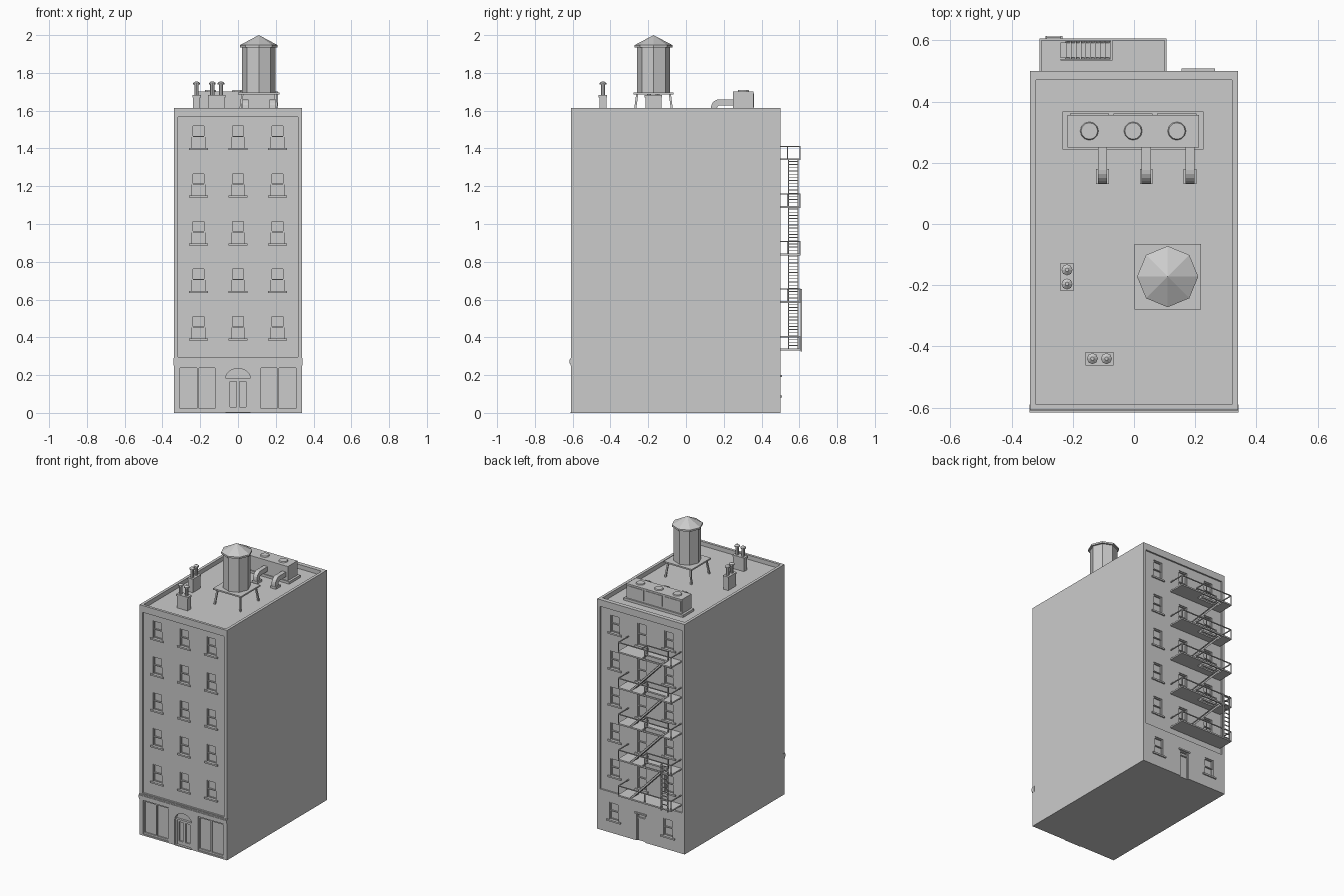
import bpy, bmesh, math
from mathutils import Vector, Matrix

if "Cube" in bpy.data.objects:
    bpy.data.objects.remove(bpy.data.objects["Cube"])

ROOF = 1.585


def box(bm, x0, x1, y0, y1, z0, z1):
    m = Matrix.Translation(((x0 + x1) / 2, (y0 + y1) / 2, (z0 + z1) / 2))
    s = Matrix.Diagonal((abs(x1 - x0), abs(y1 - y0), abs(z1 - z0), 1))
    bmesh.ops.create_cube(bm, size=1, matrix=m @ s)


def bar(bm, a, b, wx, wy):
    # horizontal-ended bar with a rectangular section, sheared from a to b
    lo, hi = [[bm.verts.new(Vector(p) + Vector((sx * wx / 2, sy * wy / 2, 0)))
               for sx, sy in ((-1, -1), (1, -1), (1, 1), (-1, 1))] for p in (a, b)]
    bm.faces.new(lo)
    bm.faces.new(hi)
    for i in range(4):
        bm.faces.new((lo[i], lo[(i + 1) % 4], hi[(i + 1) % 4], hi[i]))


def cone(bm, x, y, z0, z1, r0, r1, n):
    bmesh.ops.create_cone(bm, cap_ends=True, segments=n, radius1=r0, radius2=r1,
                          depth=z1 - z0, matrix=Matrix.Translation((x, y, (z0 + z1) / 2)))


def prism(bm, pts, a, b, axis):
    # pts are (x, z) when axis is y, or (y, z) when axis is x
    place = (lambda p, t: (t, p[0], p[1])) if axis == 'x' else (lambda p, t: (p[0], t, p[1]))
    lo, hi = [[bm.verts.new(place(p, t)) for p in pts] for t in (a, b)]
    bm.faces.new(lo)
    bm.faces.new(hi)
    for i in range(len(pts)):
        j = (i + 1) % len(pts)
        bm.faces.new((lo[i], lo[j], hi[j], hi[i]))


def finish(name, bm):
    bmesh.ops.recalc_face_normals(bm, faces=bm.faces)
    me = bpy.data.meshes.new(name)
    bm.to_mesh(me)
    bm.free()
    ob = bpy.data.objects.new(name, me)
    bpy.context.collection.objects.link(ob)
    return ob


def arch(w, z0, spring, rise, n=12):
    return [(-w, z0), (w, z0)] + [(w * math.cos(math.pi * i / n), spring + rise * math.sin(math.pi * i / n))
                                  for i in range(n + 1)]


# Main block and the recessed panels, shop openings and roof well
bm = bmesh.new()
box(bm, -.34, .34, -.608, .5, 0, 1.615)
body = finish("building_body", bm)
panels = bmesh.new()
box(panels, -.32, .32, -.59, .47, ROOF, 1.7)
box(panels, -.318, .318, -.65, -.596, .297, 1.567)
box(panels, -.318, .318, .489, .55, .285, 1.567)
for s in (-1, 1):
    box(panels, s * .115, s * .314, -.65, -.592, .01, .249)
prism(panels, arch(.066, -.02, .18, .055), -.65, -.585, 'y')

# Windows: cutters, sash frames and sills
holes, sash, sills = bmesh.new(), bmesh.new(), bmesh.new()


def window(x, z0, z1, face, out, sill=.05, w=.035):
    d = lambda t: face + out * t
    box(holes, x - w, x + w, d(.03), d(-.016), z0, z1)
    zm, f = (z0 + z1) / 2, .006
    for a, b, dep in ((zm - f / 2, z1, -.006), (z0, zm + f / 2, -.011)):
        for s in (-1, 1):
            box(sash, x + s * (w - f), x + s * w, d(-.017), d(dep), a, b)
        box(sash, x - w, x + w, d(-.017), d(dep), a, a + f)
        box(sash, x - w, x + w, d(-.017), d(dep), b - f, b)
    if sill:
        box(sills, x - sill, x + sill, d(-.01), d(.009), z0 - .011, z0)


for i in range(5):
    z = .394 + i * .252
    for x in (-.21, 0, .21):
        window(x, z, z + .122, -.596, -1)
        if x:
            window(x, z, z + .122, .489, 1, .053)
        else:
            window(x, z - .035, z + .122, .489, 1)
for x in (-.21, .21):
    window(x, .092, .212, .5, 1, .054)
box(holes, -.035, .035, .484, .55, -.02, .19)
finish("window_sashes", sash)
finish("window_sills", sills)

for name, cbm in (("panel_cutter", panels), ("window_cutter", holes)):
    cut = finish(name, cbm)
    cut.hide_render = True
    cut.display_type = 'WIRE'
    mod = body.modifiers.new(name, 'BOOLEAN')
    mod.object = cut
    mod.operation = 'DIFFERENCE'
    mod.solver = 'EXACT'

# Cornice band over the shops
bm = bmesh.new()
box(bm, -.342, .342, -.612, -.59, .25, .29)
box(bm, -.342, .342, -.616, -.59, .262, .282)
finish("shop_cornice", bm)

# Shop window frames
bm = bmesh.new()
for s in (-1, 1):
    for a, b in ((.115, .123), (.207, .217), (.306, .314)):
        box(bm, s * a, s * b, -.601, -.591, .01, .249)
    for a, b in ((.01, .022), (.238, .249)):
        box(bm, s * .115, s * .314, -.601, -.591, a, b)
finish("shop_window_frames", bm)

# Front double door with transom and step
bm = bmesh.new()
box(bm, -.066, .066, -.601, -.584, .176, .184)
for s in (-1, 1):
    box(bm, s * .052, s * .066, -.601, -.584, 0, .18)
    for a, b in ((.001, .009), (.043, .052)):
        box(bm, s * a, s * b, -.595, -.584, .006, .176)
    for a, b in ((.006, .03), (.165, .176)):
        box(bm, s * .009, s * .043, -.595, -.584, a, b)
box(bm, -.066, .066, -.612, -.584, 0, .006)
finish("front_door", bm)

# Back door
bm = bmesh.new()
for s in (-1, 1):
    box(bm, s * .028, s * .035, .483, .496, 0, .19)
box(bm, -.035, .035, .483, .496, .155, .163)
box(bm, -.035, .035, .483, .496, .183, .19)
box(bm, -.028, .028, .483, .489, 0, .155)
box(bm, -.045, .045, .495, .508, .19, .2)
finish("back_door", bm)

# Fire escape: platforms, railings, stairs and drop ladder
plat, rail, stair = bmesh.new(), bmesh.new(), bmesh.new()
X0, X1, Y0, Y1 = -.309, .106, .488, .606
HX0, HX1, HY0, HY1 = -.24, -.077, .54, .596
T = .006
for i in range(5):
    z = .33 + i * .252
    top = z + .01
    if i == 0:
        box(plat, X0, X1, Y0, Y1, z, top)
    else:
        # slab around the stair hatch
        box(plat, X0, HX0, Y0, Y1, z, top)
        box(plat, HX1, X1, Y0, Y1, z, top)
        box(plat, HX0, HX1, Y0, HY0, z, top)
        box(plat, HX0, HX1, HY1, Y1, z, top)
        # hatch guard rail
        box(rail, HX0, HX1 + T, HY0 - T, HY0, z + .07, z + .076)
        box(rail, HX1, HX1 + T, HY0, Y1, z + .07, z + .076)
        for x in (HX0, HX1):
            box(rail, x, x + T, HY0 - T, HY0, top, z + .07)
        # stair up to this level
        base, n = z - .242, 15
        for y in (HY0 + .002, HY1 - .002):
            bar(stair, (.01, y, base), (HX0 + .008, y, top), .016, .005)
        for k in range(1, n):
            t = k / n
            x, zz = .01 + (HX0 + .002) * t, base + .252 * t
            box(stair, x - .008, x + .008, HY0, HY1, zz - .002, zz + .002)
    zr = z + .07
    box(rail, X0, X1, Y1 - T, Y1, zr, zr + T)
    for x in (X0, X1 - T):
        box(rail, x, x + T, Y0, Y1 - T, zr, zr + T)
    for x in (X0, -.105, X1 - T):
        box(rail, x, x + T, Y1 - T, Y1, top, zr)
finish("fire_escape_platforms", plat)
finish("fire_escape_railings", rail)
finish("fire_escape_stairs", stair)
bm = bmesh.new()
for x in (-.29, -.24):
    box(bm, x, x + .006, .606, .615, .325, .655)
for k in range(11):
    box(bm, -.287, -.237, .608, .613, .338 + k * .03, .343 + k * .03)
finish("drop_ladder", bm)

# Water tower
CX, CY = .11, -.172
bm = bmesh.new()
cone(bm, CX, CY, 1.695, 1.94, .088, .088, 8)
finish("water_tank", bm)
bm = bmesh.new()
cone(bm, CX, CY, 1.935, 1.947, .1, .1, 8)
cone(bm, CX, CY, 1.947, 2, .1, 0, 8)
finish("water_tank_roof", bm)
bm = bmesh.new()
box(bm, CX - .109, CX + .109, CY - .107, CY + .107, 1.685, 1.695)
for sx in (-1, 1):
    for sy in (-1, 1):
        bar(bm, (CX + sx * .1, CY + sy * .1, ROOF), (CX + sx * .087, CY + sy * .087, 1.685), .011, .011)
finish("water_tank_stand", bm)

# Chimneys with paired pots
for name, x, y, hx, hy in (("side_chimney", -.219, -.173, .018, .042), ("front_chimney", -.113, -.44, .042, .018)):
    bm = bmesh.new()
    box(bm, x - hx, x + hx, y - hy, y + hy, ROOF, 1.67)
    box(bm, x - hx - .004, x + hx + .004, y - hy - .004, y + hy + .004, 1.67, 1.682)
    for s in (-1, 1):
        px, py = (x + s * .023, y) if hx > hy else (x, y + s * .023)
        cone(bm, px, py, 1.68, 1.738, .011, .011, 8)
        cone(bm, px, py, 1.738, 1.746, .018, .018, 8)
        cone(bm, px, py, 1.746, 1.755, .018, .006, 8)
    finish(name, bm)

# Rooftop air handler
bm = bmesh.new()
box(bm, -.234, .228, .243, .367, ROOF, 1.602)
box(bm, -.217, .212, .25, .357, 1.602, 1.702)
for k in range(3):
    x = -.146 + k * .143
    box(bm, x - .064, x + .064, .355, .361, 1.617, 1.69)
    cone(bm, x, .304, 1.702, 1.709, .03, .027, 12)
finish("air_handler", bm)

# Curved ducts dropping to the roof
bm = bmesh.new()
arc = lambda r: [(.177 - r * math.sin(a), 1.615 + r * math.cos(a)) for a in [math.pi / 2 * i / 5 for i in range(6)]]
profile = [(.255, 1.66)] + arc(.045) + [(.132, ROOF), (.165, ROOF)] + arc(.012)[::-1] + [(.255, 1.627)]
for x in (-.103, .04, .183):
    prism(bm, profile, x - .015, x + .015, 'x')
    box(bm, x - .021, x + .021, .13, .18, ROOF, 1.6)
finish("roof_ducts", bm)
